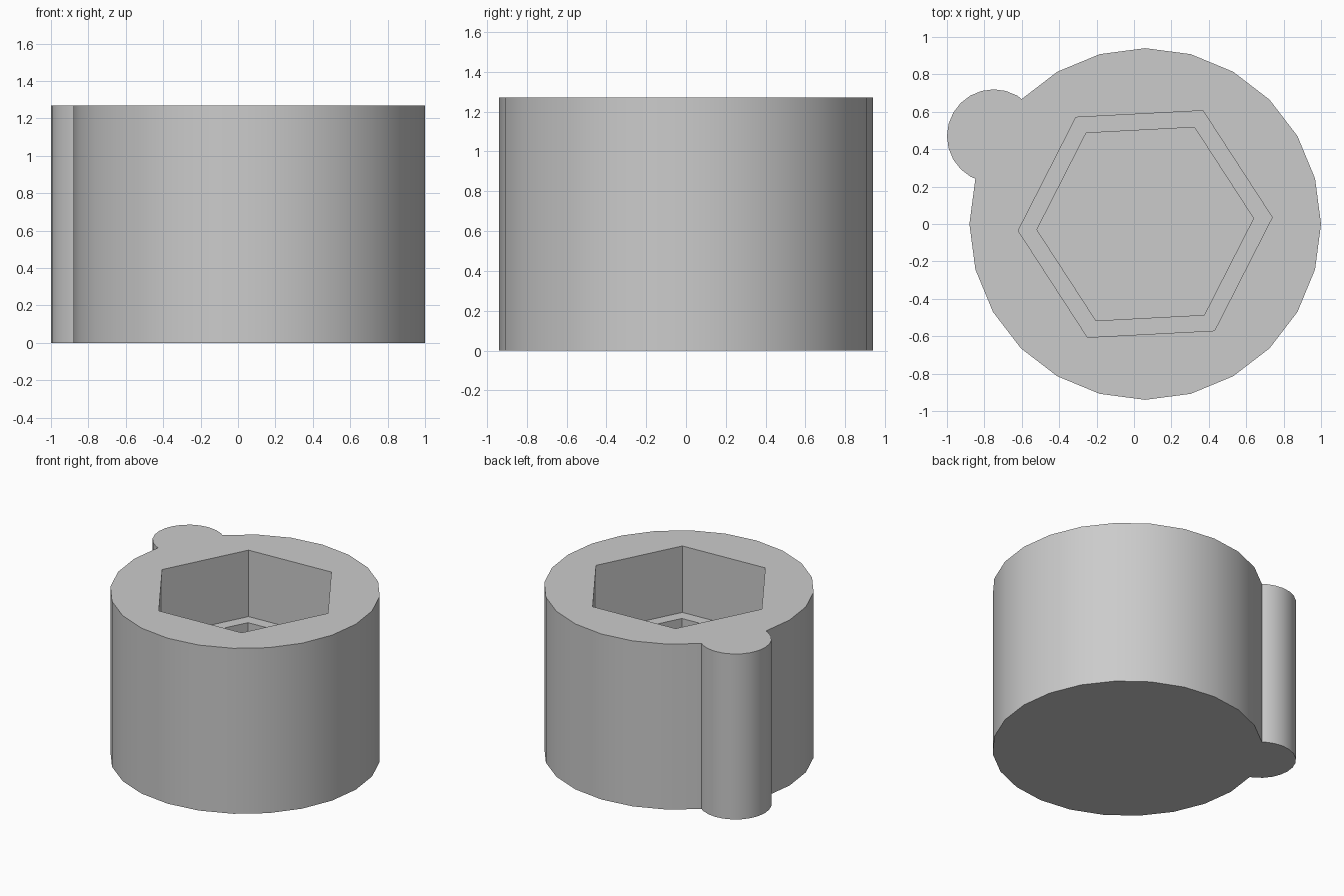
import bpy
import math

default = bpy.data.objects.get("Cube")
if default:
    bpy.data.objects.remove(default, do_unlink=True)

HEIGHT = 1.27
AXIS = (0.06, 0.0)

grey = bpy.data.materials.new("plain grey")
grey.use_nodes = True
colour = (0.6, 0.6, 0.6, 1)
grey.diffuse_color = colour
grey.node_tree.nodes["Principled BSDF"].inputs["Base Color"].default_value = colour


def prism(name, centre, radius, sides, bottom, top, turn=0.0):
    """Upright prism whose first corner points along +x, then turned."""
    bpy.ops.mesh.primitive_cylinder_add(
        vertices=sides, radius=radius, depth=top - bottom,
        location=(centre[0], centre[1], (bottom + top) / 2),
        rotation=(0, 0, math.radians(turn)))
    obj = bpy.context.object
    obj.name = name
    obj.data.materials.append(grey)
    return obj


def combine(target, tool, operation):
    """Apply a boolean and drop the tool object."""
    mod = target.modifiers.new(operation.lower(), "BOOLEAN")
    mod.operation = operation
    mod.solver = "EXACT"
    mod.object = tool
    bpy.context.view_layer.objects.active = target
    bpy.ops.object.modifier_apply(modifier=mod.name)
    bpy.data.objects.remove(tool, do_unlink=True)


# Round body with a small side lobe running its full height
body = prism("socket_body", AXIS, 0.94, 24, 0, HEIGHT)
combine(body, prism("side_lobe", (-0.75, 0.47), 0.25, 24, 0, HEIGHT), "UNION")

# Stepped hexagonal pocket: wide upper part, narrower lower part, closed floor
# (the cylinder primitive starts at +y, so 33 degrees puts a corner 3 off the x axis)
for name, radius, floor in (("upper_pocket", 0.68, 0.76),
                            ("lower_pocket", 0.58, 0.25)):
    combine(body, prism(name, AXIS, radius, 6, floor, HEIGHT + 0.1, 33), "DIFFERENCE")

# Smooth the round walls, keep rims and pocket corners sharp
bpy.ops.object.select_all(action="DESELECT")
body.select_set(True)
bpy.context.view_layer.objects.active = body
bpy.ops.object.shade_smooth_by_angle(angle=math.radians(30))
